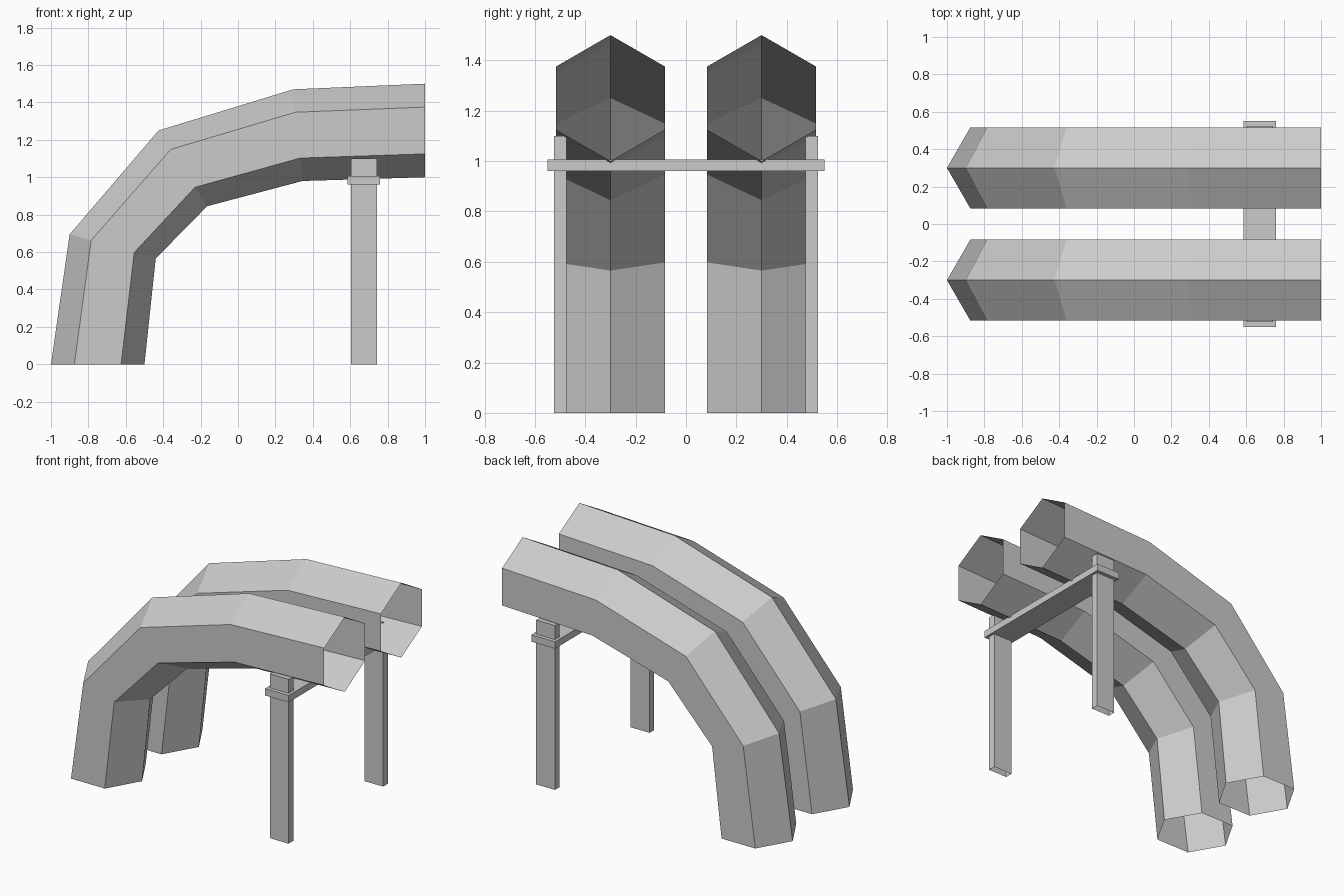
import bpy
import bmesh
from math import cos, sin, pi
from mathutils import Vector

cube = bpy.data.objects.get("Cube")
if cube:
    bpy.data.objects.remove(cube, do_unlink=True)

grey = bpy.data.materials.new("plain_grey")
grey.use_nodes = True
colour = (0.6, 0.6, 0.6, 1)
grey.diffuse_color = colour
grey.node_tree.nodes["Principled BSDF"].inputs["Base Color"].default_value = colour


def finish(name, bm):
    mesh = bpy.data.meshes.new(name)
    bm.to_mesh(mesh)
    bm.free()
    mesh.materials.append(grey)
    obj = bpy.data.objects.new(name, mesh)
    bpy.context.collection.objects.link(obj)
    return obj


def box(name, lo, hi, open_bottom=False):
    bm = bmesh.new()
    bmesh.ops.create_cube(bm, size=1)
    lo, hi = Vector(lo), Vector(hi)
    for v in bm.verts:
        v.co = (lo + hi) / 2 + v.co * (hi - lo)
    if open_bottom:
        bm.normal_update()
        under = [f for f in bm.faces if f.normal.z < -0.9]
        bmesh.ops.delete(bm, geom=under, context='FACES_ONLY')
    return finish(name, bm)


# Outer and inner bend lines (x, z) of the hexagonal tube
OUTER = [(-1, 0), (-0.9, 0.695), (-0.425, 1.25), (0.295, 1.47), (1, 1.5)]
INNER = [(-0.5, 0), (-0.44, 0.565), (-0.165, 0.845), (0.345, 0.98), (1, 1)]
SIDES, RADIUS = 6, 0.25


def tube(name, y):
    bm = bmesh.new()
    rings = []
    for (ox, oz), (ix, iz) in zip(OUTER, INNER):
        out, inn = Vector((ox, y, oz)), Vector((ix, y, iz))
        ring = []
        for k in range(SIDES):
            a = 2 * pi * k / SIDES
            p = out.lerp(inn, (1 - cos(a)) / 2)
            p.y += RADIUS * sin(a)
            ring.append(bm.verts.new(p))
        rings.append(ring)
    # Walls only: both ends stay open
    for r, s in zip(rings, rings[1:]):
        for k in range(SIDES):
            n = (k + 1) % SIDES
            bm.faces.new((r[k], r[n], s[n], s[k]))
    bmesh.ops.recalc_face_normals(bm, faces=bm.faces)
    return finish(name, bm)


# Twin tubes and their posts
for side, s in (("right", -1), ("left", 1)):
    tube(side + "_tube", 0.3 * s)
    ya, yb = sorted((0.475 * s, 0.525 * s))
    box(side + "_post", (0.603, ya, 0), (0.742, yb, 1.1), open_bottom=True)

# Crossbar under the tubes
box("crossbar", (0.585, -0.55, 0.96), (0.76, 0.55, 1.006))
